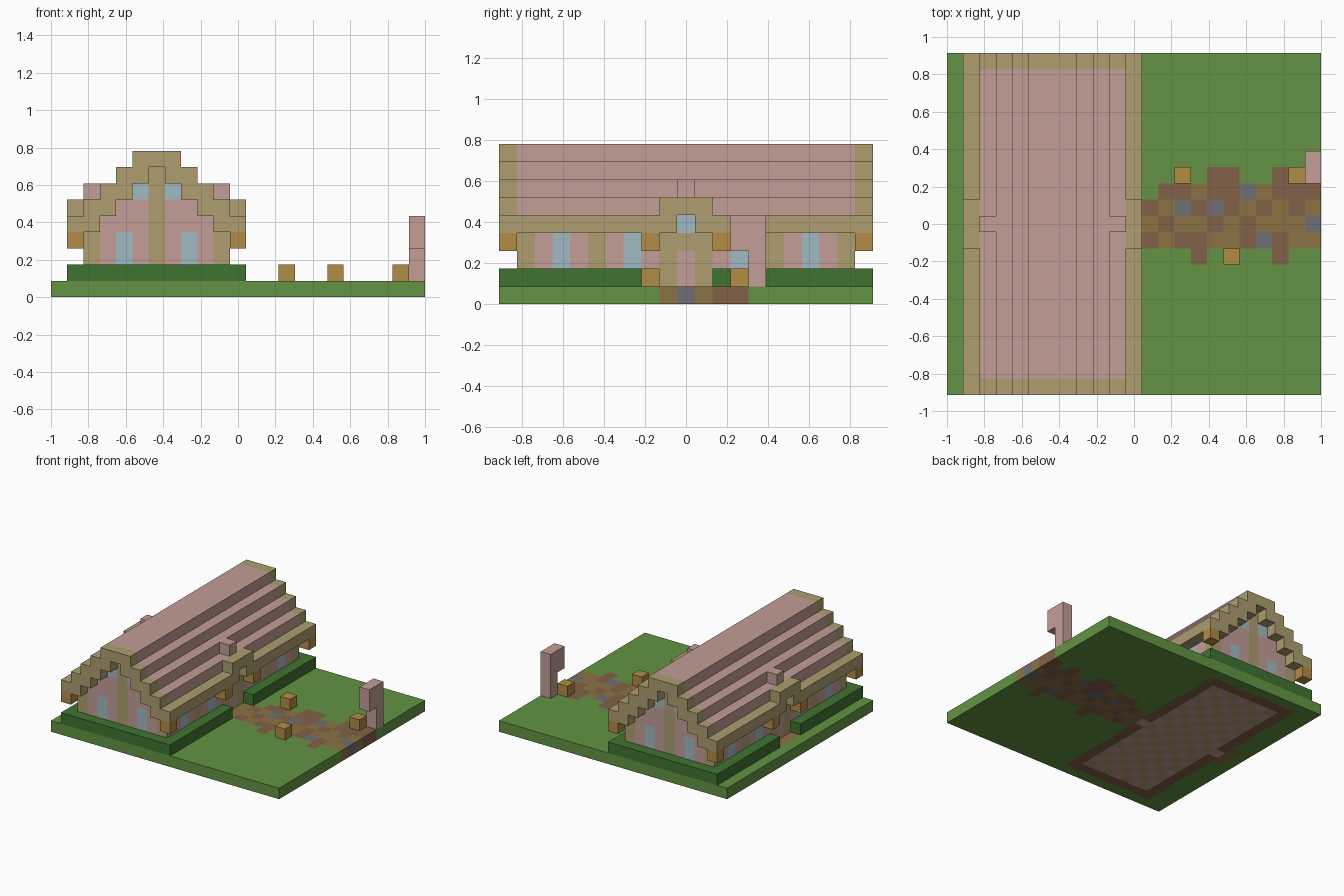
import bpy
import bmesh
from mathutils import Vector

cube = bpy.data.objects.get("Cube")
if cube:
    bpy.data.objects.remove(cube, do_unlink=True)

NX, NY = 23, 21      # plot size in blocks
U = 2 / NX           # block size

PALETTE = {
    "G": ("grass_green", (99, 148, 67)),
    "H": ("hedge_green", (64, 116, 49)),
    "T": ("timber_tan", (173, 158, 112)),
    "P": ("plaster_pink", (196, 157, 151)),
    "W": ("window_blue", (160, 186, 194)),
    "L": ("lantern_orange", (178, 140, 70)),
    "B": ("earth_brown", (130, 97, 71)),
    "O": ("gravel_olive", (139, 116, 70)),
    "S": ("stone_grey", (112, 112, 117)),
}


def linear(v):
    v /= 255
    return v / 12.92 if v <= 0.04045 else ((v + 0.055) / 1.055) ** 2.4


def make_material(name, rgb):
    mat = bpy.data.materials.new(name)
    colour = tuple(linear(c) for c in rgb) + (1.0,)
    mat.use_nodes = True
    mat.diffuse_color = colour
    bsdf = next(n for n in mat.node_tree.nodes if n.type == "BSDF_PRINCIPLED")
    bsdf.inputs["Base Color"].default_value = colour
    bsdf.inputs["Roughness"].default_value = 0.9
    return mat


MATS = {key: make_material(*entry) for key, entry in PALETTE.items()}


def block_part(name, cells):
    """Mesh the outer faces of blocks given as {(i, j, k): colour key}."""
    keys = sorted(set(cells.values()))
    bm = bmesh.new()
    corners = {}

    def corner(p):
        if p not in corners:
            corners[p] = bm.verts.new(((p[0] - NX / 2) * U, (p[1] - NY / 2) * U, p[2] * U))
        return corners[p]

    for cell, key in cells.items():
        for axis in range(3):
            for side in (0, 1):
                step = [0, 0, 0]
                step[axis] = 1 if side else -1
                if tuple(c + s for c, s in zip(cell, step)) in cells:
                    continue
                ring = []
                for a, b in ((0, 0), (1, 0), (1, 1), (0, 1)):
                    p = list(cell)
                    p[axis] += side
                    p[(axis + 1) % 3] += a
                    p[(axis + 2) % 3] += b
                    ring.append(corner(tuple(p)))
                if not side:
                    ring.reverse()
                bm.faces.new(ring).material_index = keys.index(key)
    mesh = bpy.data.meshes.new(name)
    bm.to_mesh(mesh)
    bm.free()
    for key in keys:
        mesh.materials.append(MATS[key])
    obj = bpy.data.objects.new(name, mesh)
    bpy.context.collection.objects.link(obj)
    return obj


def fill(xs, ys, zs, key):
    return {(i, j, k): key for i in xs for j in ys for k in zs}


def inset(i):
    """Blocks in from the nearer eave, counted from the plot edge."""
    return min(i, 12 - i)


HOUSE_X, HOUSE_Y = range(2, 11), range(1, 20)
MID = 10             # block row through both doors

# Ground slab: lawn, foundation ring, chequered floor and thresholds
ground = fill(range(NX), range(NY), [0], "G")
for i in HOUSE_X:
    for j in HOUSE_Y:
        edge = i in (2, 10) or j in (1, 19)
        ground[i, j, 0] = "B" if edge and j != MID else "PT"[(i + j) % 2]
for i in (1, 11):
    ground.update(fill([i], range(9, 12), [0], "O"))

# Patchy path, listed from its back row to its front row
PATH = [
    "    BB  B B",
    " BBOBBSOBBB",
    "BOSBSBOBOBO",
    "OBOOBOBOOOS",
    "BOBBOOBSBOO",
    "   B    B  ",
]
for row, text in enumerate(PATH):
    for col, key in enumerate(text):
        if key != " ":
            ground[12 + col, 13 - row, 0] = key
block_part("ground", ground)

# Hedge around the house, open at both doors
hedge = {}
for i in range(1, 12):
    for j in range(NY):
        if i in (1, 11) and abs(j - MID) > 1 or j in (0, 20):
            hedge[i, j, 1] = "H"
block_part("hedge", hedge)

# Gable end walls
for name, j in (("front_wall", 1), ("back_wall", 19)):
    wall = {}
    for i in HOUSE_X:
        m = inset(i)
        for k in range(1, m + 2):
            key = "T" if m in (2, 6) else "P"
            if (m == 4 and k in (2, 3)) or (m == 5 and k == 6):
                key = "W"
            wall[i, j, k] = key
    block_part(name, wall)

# Long side walls, mirrored about the door column
HALF = "TPWPTPWPT"
for name, i in (("left_wall", 10), ("right_wall", 2)):
    wall = {}
    for j, key in enumerate(HALF + "P" + HALF[::-1], start=1):
        for k in (1, 2, 3):
            wall[i, j, k] = "T" if j == MID and k == 3 else key
    block_part(name, wall)

# Stepped roof with tan verges and eaves
roof = {}
for i in range(1, 12):
    m = inset(i)
    top = min(9, 4 + m)
    for j in range(NY):
        for k in range(top - (1 if m in (1, 6) else 2), top):
            roof[i, j, k] = "T" if m == 1 or j in (0, 20) else "P"

# Raised eave arch, window and ridge block above each door
for eave, wall_x in ((1, 2), (11, 10)):
    roof.update(fill([eave], range(9, 12), [5], "T"))
    del roof[eave, MID, 4]
    roof[wall_x, MID, 4] = "W"
    roof[wall_x, MID, 6] = "P"
block_part("roof", roof)

# Lanterns hanging under the eaves
for side, i in (("right", 1), ("left", 11)):
    block_part(side + "_eave_lanterns", fill([i], (0, 8, 12, 20), [3], "L"))

# Lanterns standing beside the path
for n, (i, j) in enumerate(((14, 13), (17, 8), (21, 13)), start=1):
    block_part(f"path_lantern_{n}", {(i, j, 1): "L"})

# Sign post with its hanging board
sign = fill([22], [14], range(1, 5), "P")
sign.update(fill([22], [13], (3, 4), "P"))
block_part("sign_post", sign)
